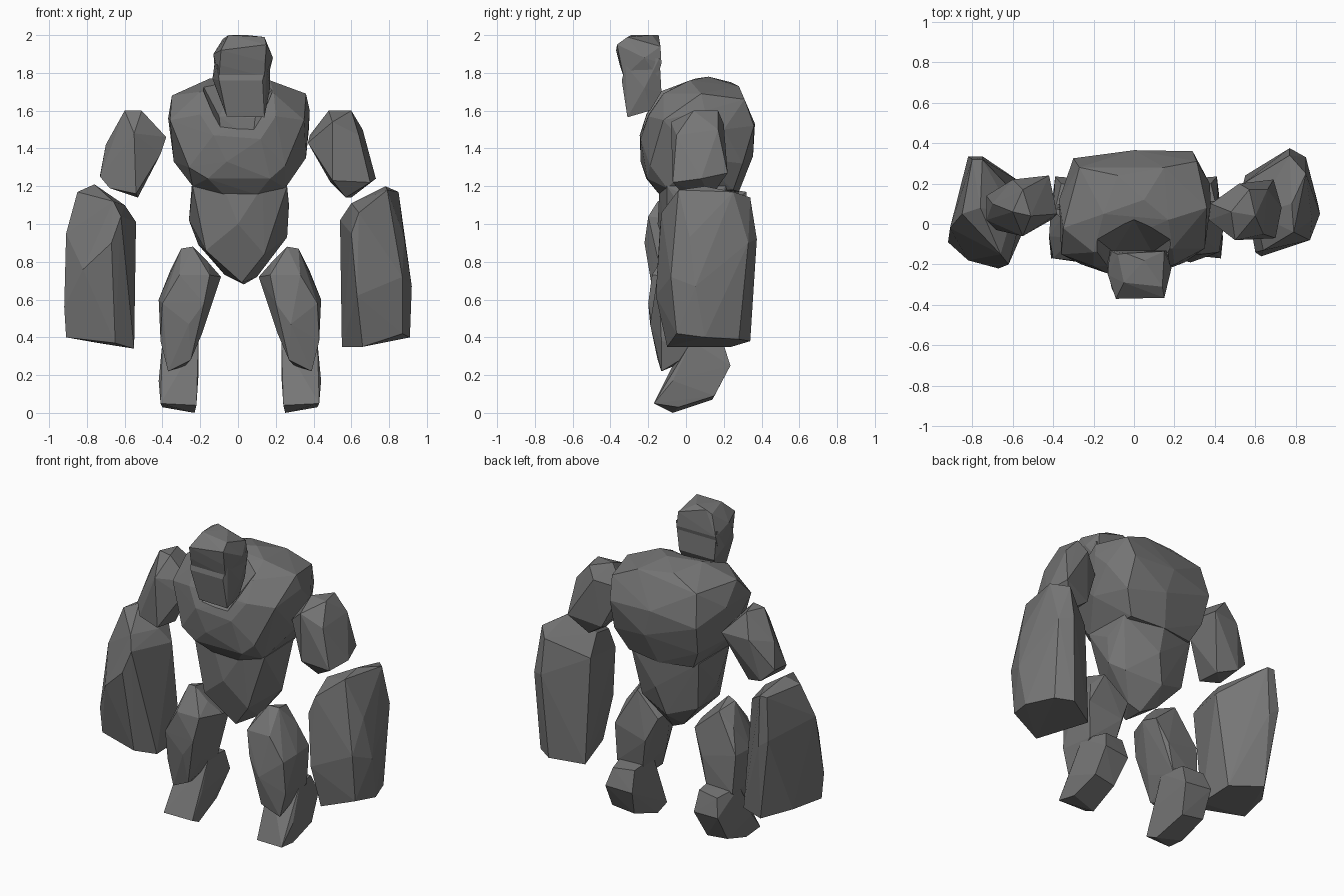
import bpy, bmesh

stone = bpy.data.materials.new("grey stone")
stone.diffuse_color = (0.18, 0.18, 0.18, 1)


def rock(name, points, mirror=False):
    """Faceted boulder: the convex shell around a few corner points."""
    bm = bmesh.new()
    for x, y, z in points:
        bm.verts.new((-x if mirror else x, y, z))
    bmesh.ops.convex_hull(bm, input=bm.verts[:])
    loose = [v for v in bm.verts if not v.link_faces]
    bmesh.ops.delete(bm, geom=loose, context='VERTS')
    bmesh.ops.recalc_face_normals(bm, faces=bm.faces[:])
    me = bpy.data.meshes.new(name)
    bm.to_mesh(me)
    bm.free()
    me.materials.append(stone)
    ob = bpy.data.objects.new(name, me)
    bpy.context.collection.objects.link(ob)
    return ob


# Barrel chest with a hollow for the neck
chest = rock("chest", [
    (-.15, .05, 1.77), (.05, .12, 1.78), (.17, .02, 1.76), (-.08, .24, 1.75), (.15, .28, 1.73),
    (-.35, -.02, 1.68), (.36, .08, 1.69), (-.27, .28, 1.68), (.31, .31, 1.66),
    (-.2, -.14, 1.70), (.19, -.12, 1.69), (-.20, -.21, 1.58), (.2, -.2, 1.57),
    (-.37, .12, 1.56), (.38, .1, 1.6), (-.36, -.15, 1.55), (.35, -.12, 1.55), (.375, .2, 1.5),
    (-.13, -.245, 1.47), (.12, -.24, 1.45), (.0, .365, 1.53), (.29, .36, 1.52), (-.3, .325, 1.48),
    (-.34, .05, 1.33), (.36, .06, 1.35), (-.26, -.2, 1.30), (.25, -.19, 1.31), (-.06, -.24, 1.33),
    (.05, .355, 1.36), (.3, .3, 1.32), (-.28, .28, 1.30),
    (-.16, -.21, 1.24), (.17, -.205, 1.24), (-.24, -.1, 1.2), (.25, -.1, 1.19),
    (-.08, -.14, 1.16), (.1, -.14, 1.155), (-.22, .24, 1.18), (.23, .25, 1.18), (.0, .28, 1.17)])
hollow = rock("neck_hollow_cutter", [
    (-.16, -.26, 1.62), (.16, -.26, 1.62), (-.09, -.3, 1.47), (.08, -.3, 1.45),
    (0, .02, 1.75), (-.2, -.06, 1.76), (.2, -.06, 1.75), (-.1, -.14, 1.57), (.09, -.14, 1.56),
    (-.2, -.3, 1.9), (.2, -.3, 1.9), (0, .04, 1.9)])
hollow.hide_render = True
hollow.hide_viewport = True
cut = chest.modifiers.new("neck_hollow", 'BOOLEAN')
cut.operation = 'DIFFERENCE'
cut.solver = 'EXACT'
cut.object = hollow

# Tapered belly
rock("belly", [
    (-.24, -.1, 1.2), (.26, -.1, 1.2), (-.08, -.14, 1.2), (.13, -.14, 1.2),
    (-.245, .22, 1.2), (.25, .21, 1.2), (0, .28, 1.2),
    (-.26, .05, 1.02), (.27, .08, 1.1), (.0, -.15, 1.0), (.26, .08, .93), (.03, .27, 1.0),
    (-.21, .18, .89), (.2, .16, .87), (-.17, -.1, .86), (.14, -.1, .84), (-.02, .23, .82),
    (.02, -.05, .69), (.03, .09, .68), (.1, .07, .72), (-.07, .12, .73)])

# Head: heavy brow over a receding face
rock("brow", [
    (-.05, -.29, 2.0), (.14, -.31, 1.99), (-.08, -.15, 1.98), (-.04, -.145, 2.0),
    (.15, -.135, 1.94), (.05, -.18, 2.0),
    (-.09, -.37, 1.92), (.15, -.365, 1.95), (-.13, -.25, 1.9), (.185, -.22, 1.88),
    (-.12, -.13, 1.85), (.16, -.13, 1.85), (-.09, -.35, 1.84), (.14, -.35, 1.86),
    (-.1, -.33, 1.78), (.14, -.33, 1.78), (-.12, -.15, 1.78), (.16, -.15, 1.78)])
rock("jaw", [
    (-.12, -.14, 1.88), (.17, -.14, 1.88), (-.11, -.32, 1.84), (.15, -.32, 1.84),
    (-.1, -.34, 1.76), (.13, -.34, 1.76), (-.135, -.2, 1.77), (.17, -.22, 1.72),
    (-.11, -.13, 1.7), (.14, -.13, 1.7), (-.06, -.31, 1.57), (.14, -.31, 1.565),
    (-.07, -.2, 1.6), (.14, -.19, 1.6)])

# Upper arms
rock("upper_arm_right", [
    (.48, .06, 1.6), (.6, .04, 1.6), (.57, .17, 1.6), (.37, .02, 1.43), (.38, .1, 1.47),
    (.5, -.08, 1.54), (.66, .17, 1.5), (.52, .2, 1.53), (.64, -.05, 1.47),
    (.73, .08, 1.24), (.69, .22, 1.27), (.7, -.07, 1.22), (.5, -.07, 1.23),
    (.57, .0, 1.14), (.6, .13, 1.14), (.49, .16, 1.22)])
rock("upper_arm_left", [
    (-.6, .06, 1.6), (-.51, .04, 1.6), (-.55, .17, 1.6), (-.38, .05, 1.46), (-.42, .24, 1.46),
    (-.41, .02, 1.37), (-.55, -.06, 1.48), (-.7, .1, 1.42), (-.6, .22, 1.45),
    (-.73, .02, 1.25), (-.73, .14, 1.26), (-.68, -.03, 1.19), (-.54, -.05, 1.16),
    (-.53, .12, 1.14), (-.65, .17, 1.18)])

# Massive forearms
rock("forearm_right", [
    (.78, .1, 1.2), (.85, .25, 1.17), (.77, .34, 1.14), (.6, .05, 1.11), (.64, -.13, 1.06),
    (.79, -.04, 1.18), (.54, .2, 1.02), (.6, -.14, .95), (.88, .02, .93), (.77, .375, .92),
    (.85, .33, .9), (.87, -.08, .72), (.92, .05, .67), (.63, -.16, .62), (.91, .1, .4),
    (.87, -.05, .42), (.66, -.1, .35), (.55, .24, .35), (.74, .34, .38), (.84, .28, .39)])
rock("forearm_left", [
    (-.76, .08, 1.21), (-.85, .05, 1.17), (-.8, .32, 1.17), (-.75, .32, 1.17), (-.6, .05, 1.1),
    (-.66, -.15, 1.12), (-.54, .1, 1.01), (-.62, -.2, 1.04), (-.91, -.02, .95), (-.67, -.22, .9),
    (-.82, .335, .9), (-.75, .335, .85), (-.82, -.18, .76), (-.92, -.09, .56), (-.56, .16, .75),
    (-.91, -.08, .4), (-.65, -.13, .37), (-.55, -.04, .34), (-.55, .2, .35),
    (-.74, .3, .37), (-.86, .14, .4)])

# Legs: thigh block and forward-jutting foot on each side
for side, flip in (("right", False), ("left", True)):
    d, s = (-.02, -.03) if flip else (0, 0)
    rock("thigh_" + side, [(x + d, y + s * (z > .5), z) for x, y, z in [
        (.26, -.06, .88), (.32, -.04, .87), (.29, .08, .84), (.18, -.05, .8), (.11, .0, .72),
        (.13, .1, .7), (.17, -.15, .73), (.33, -.15, .73), (.38, .06, .75), (.44, -.03, .6),
        (.42, -.14, .58), (.43, .11, .6), (.2, .13, .55), (.2, -.17, .58), (.28, -.19, .47),
        (.43, -.13, .38), (.21, -.1, .42), (.24, .1, .35), (.42, .1, .36), (.27, -.15, .28),
        (.39, -.13, .22), (.3, -.06, .25)]], flip)
    rock("foot_" + side, [(x + d, y, z) for x, y, z in [
        (.23, .0, .39), (.42, .03, .38), (.24, .18, .37), (.38, .2, .36), (.23, .22, .24),
        (.41, .235, .25), (.23, -.07, .19), (.44, -.07, .17), (.24, -.15, .04), (.43, -.17, .05),
        (.25, -.07, .0), (.42, -.04, .03), (.27, .14, .07), (.42, .15, .09)]], flip)
